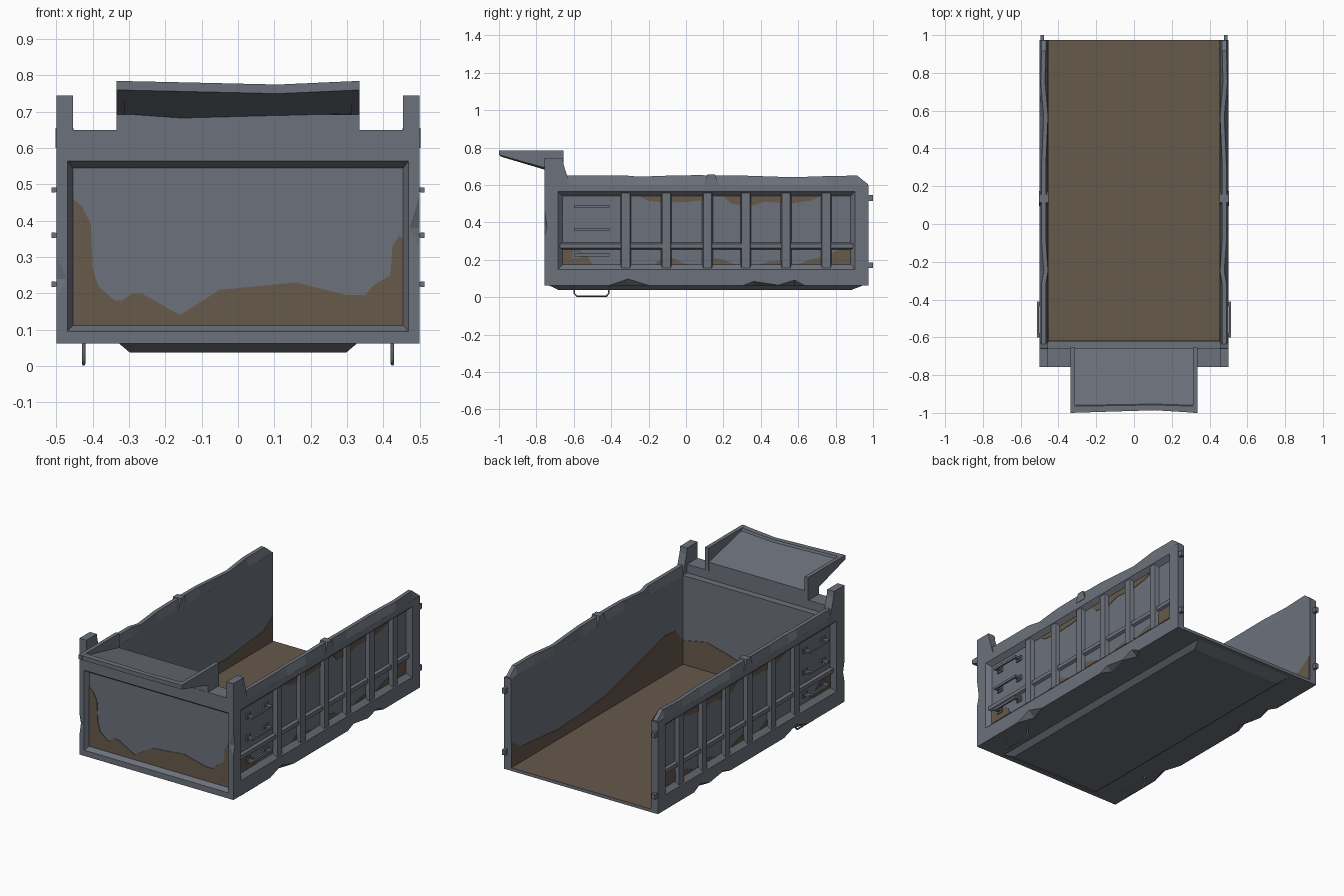
import bpy, bmesh
from mathutils import Vector

if "Cube" in bpy.data.objects:
    bpy.data.objects.remove(bpy.data.objects["Cube"])


def material(name, rgb):
    m = bpy.data.materials.new(name)
    m.diffuse_color = (*rgb, 1)
    m.use_nodes = True
    m.node_tree.nodes["Principled BSDF"].inputs["Base Color"].default_value = m.diffuse_color
    return m


GREY = material("steel grey", (0.15, 0.166, 0.198))
BROWN = material("dirt brown", (0.136, 0.1, 0.07))


def finish(name, bm, mat):
    bmesh.ops.recalc_face_normals(bm, faces=bm.faces)
    me = bpy.data.meshes.new(name)
    bm.to_mesh(me)
    bm.free()
    ob = bpy.data.objects.new(name, me)
    bpy.context.collection.objects.link(ob)
    me.materials.append(mat)
    return ob


def loft(name, rings, mat=GREY):
    """Skin a list of closed rings and cap both ends."""
    bm = bmesh.new()
    vs = [[bm.verts.new(p) for p in r] for r in rings]
    n = len(rings[0])
    for a, b in zip(vs, vs[1:]):
        for i in range(n):
            bm.faces.new((a[i], a[(i + 1) % n], b[(i + 1) % n], b[i]))
    bm.faces.new(vs[0])
    bm.faces.new(vs[-1])
    return finish(name, bm, mat)


def prism_x(name, pts, a, b, mat=GREY):
    return loft(name, [[(x, y, z) for y, z in pts] for x in (a, b)], mat)


def prism_y(name, pts, a, b, mat=GREY):
    return loft(name, [[(x, y, z) for x, z in pts] for y in (a, b)], mat)


def box(name, x0, x1, y0, y1, z0, z1):
    return prism_x(name, [(y0, z0), (y1, z0), (y1, z1), (y0, z1)], x0, x1)


def hull(name, pts):
    bm = bmesh.new()
    for p in pts:
        bm.verts.new(p)
    bmesh.ops.convex_hull(bm, input=bm.verts)
    return finish(name, bm, GREY)


def rect(y0, y1, z0, z1):
    return [(y0, z0), (y1, z0), (y1, z1), (y0, z1)]


# Tub body: one side profile, hollowed and recessed by cutters
body = prism_x("tub_body", [(-.757, .062), (.975, .062), (.975, .6), (-.62, .6),
                            (-.655, .71), (-.66, .745), (-.757, .745)], -.5, .5)
cutters = [box("cut_inside", -.455, .455, -.62, 1.1, .08, 1),
           box("cut_between_posts", -.455, .455, -.9, -.55, .6, 1),
           loft("cut_front_recess", [
               [(x, -.758, z) for x, z in rect(-.47, .47, .095, .565)],
               [(x, -.728, z) for x, z in rect(-.455, .455, .112, .545)]])]
for s in (1, -1):
    cutters.append(loft("cut_side_recess", [
        [(s * .501, y, z) for y, z in rect(-.685, .905, .148, .565)],
        [(s * .474, y, z) for y, z in rect(-.66, .88, .175, .54)]]))
    for y0, ym, y1, h in ((-.42, -.31, -.19, .098), (.3, .36, .52, .085), (.48, .58, .64, .092)):
        cutters.append(hull("cut_dent", [(s * .501, y0, .061), (s * .501, ym, h),
                                         (s * .501, y1, .061), (s * .462, ym, .061)]))
for s, z0, zm, z1 in ((1, .32, .38, .48), (-1, .17, .24, .31)):
    cutters.append(hull("cut_corner_dent", [(s * .501, -.758, z0), (s * .47, -.758, zm),
                                            (s * .501, -.758, z1), (s * .501, -.743, zm)]))
bpy.context.view_layer.objects.active = body
for c in cutters:
    mod = body.modifiers.new("cut", 'BOOLEAN')
    mod.operation = 'DIFFERENCE'
    mod.solver = 'EXACT'
    mod.object = c
    bpy.ops.object.modifier_apply(modifier=mod.name)
    bpy.data.objects.remove(c)

# Dirty floor: upward faces low in the tub
body.data.materials.clear()
body.data.materials.append(GREY)
body.data.materials.append(BROWN)
for p in body.data.polygons:
    p.material_index = int(p.normal.z > .9 and .07 < p.center.z < .09 and abs(p.center.x) < .45)

# Tapered pan under the floor
loft("under_pan", [[(x, y, .064) for x, y in rect(-.33, .33, -.735, .95)],
                   [(x, y, .037) for x, y in rect(-.298, .298, -.68, .88)]])

# Front header and cab visor
box("front_header", -.456, .456, -.757, -.66, .599, .65)
box("visor_base", -.335, .335, -.756, -.657, .62, .692)
loft("visor_tray", [[(x, -.76, .69 + low), (x, -1 + dy, .76 - dz), (x, -1 + dy, .785 - dz),
                     (x, -.965 + dy / 2, .785 - dz), (x, -.96 + dy / 2, .772 - dz),
                     (x, -.657, .702), (x, -.657, .68)]
                    for x, dy, dz, low in ((-.334, 0, 0, .006), (-.15, .006, .004, -.007),
                                           (.11, .014, .01, 0), (.334, 0, 0, .006))])
for s in (1, -1):
    prism_x("visor_gusset", [(-.757, .692), (-1, .76), (-1, .785), (-.655, .785), (-.655, .65), (-.757, .65)],
            s * .312, s * .335)

# Repeated side parts
INSIDE = [(-.62, .22), (-.55, .3), (-.45, .31), (-.3, .27), (-.1, .22), (.1, .17), (.3, .15),
          (.55, .14), (.75, .16), (.88, .17), (.972, .23)]
PANEL = [[(-.66, .175), (-.66, .255), (-.57, .25), (-.52, .21), (-.5, .175)],
         [(-.17, .175), (-.14, .2), (-.11, .225), (-.05, .2), (0, .175)],
         [(.09, .175), (.15, .21), (.2, .2), (.26, .175)],
         [(.4, .175), (.44, .19), (.53, .2), (.58, .175)],
         [(.6, .175), (.66, .2), (.75, .22), (.82, .255), (.88, .255), (.88, .175)],
         [(-.25, .54), (-.2, .515), (-.1, .505), (.02, .51), (.1, .52), (.13, .54)],
         [(.2, .54), (.24, .5), (.34, .485), (.42, .51), (.55, .5), (.66, .515), (.72, .54)]]
for s, side in ((1, "right"), (-1, "left")):
    # Dented top rail
    loft(side + "_top_rail", [
        [(s * .5, y, .599), (s * (.49 + dx), y, .65 + dz), (s * (.467 + dx), y, .65 + dz), (s * .455, y, .599)]
        for y, dx, dz in ((-.65, 0, 0), (-.32, 0, 0), (-.25, -.012, -.006), (-.08, 0, 0), (.05, 0, .002),
                          (.3, 0, 0), (.57, -.012, -.009), (.75, .004, -.003), (.915, 0, 0), (.972, 0, -.045))])
    prism_x(side + "_rail_clip", [(.095, .6), (.175, .6), (.155, .656), (.115, .656)], s * .453, s * .502)
    # Ribs and lengthwise bar
    for i, y in enumerate((-.322, -.105, .115, .32, .535, .75)):
        loft(f"{side}_rib_{i}", [
            [(s * .47, a, b) for a, b in rect(y - .03, y + .03, .15, .563)],
            [(s * .496, a, b) for a, b in rect(y - .022, y + .022, .155, .558)]])
    loft(side + "_long_bar", [
        [(s * .47, a, b) for a, b in rect(-.68, .892, .252, .295)],
        [(s * .488, a, b) for a, b in rect(-.68, .892, .262, .285)]])
    # Ladder rungs
    for i, z in enumerate((.485, .36, .225)):
        box(f"{side}_rung_{i}", s * .502, s * .513, -.6, -.41, z - .007, z + .007)
        for y in (-.587, -.423):
            box(f"{side}_rung_plate_{i}", s * .47, s * .482, y - .02, y + .02, z - .015, z + .015)
            box(f"{side}_rung_leg_{i}", s * .48, s * .512, y - .01, y + .01, z - .006, z + .006)
    # Step loop hanging below
    cu = bpy.data.curves.new(side + "_step_loop", 'CURVE')
    cu.dimensions = '3D'
    cu.bevel_depth = .005
    cu.bevel_resolution = 1
    sp = cu.splines.new('POLY')
    path = [(-.598, .07), (-.598, .02), (-.585, .006), (-.425, .006), (-.412, .02), (-.412, .07)]
    sp.points.add(len(path) - 1)
    for pt, (y, z) in zip(sp.points, path):
        pt.co = (s * .425, y, z, 1)
    cu.materials.append(GREY)
    bpy.context.collection.objects.link(bpy.data.objects.new(side + "_step_loop", cu))
    # Tailgate hinge pins
    for z in (.53, .17):
        box(side + "_hinge_pin", s * .476, s * .496, .97, 1.0, z - .015, z + .015)
    # Dirt plates on inner wall and outer panel
    prism_x(side + "_inner_dirt", [(-.62, .079)] + INSIDE + [(.972, .079)], s * .456, s * .452, BROWN)
    for i, pts in enumerate(PANEL):
        prism_x(f"{side}_panel_dirt_{i}", pts, s * .473, s * .4765, BROWN)

# Dirt on both faces of the front wall
prism_y("front_dirt", [(-.455, .112), (-.455, .46), (-.43, .44), (-.405, .39), (-.4, .27), (-.385, .22),
                       (-.34, .18), (-.32, .18), (-.29, .2), (-.265, .2), (-.16, .14), (-.05, .21),
                       (.16, .23), (.3, .195), (.35, .195), (.37, .22), (.42, .25), (.425, .33),
                       (.445, .36), (.455, .35), (.455, .112)], -.731, -.727, BROWN)
prism_y("front_inner_dirt", [(-.455, .079), (-.455, .22), (-.35, .2), (-.2, .14), (0, .16), (.15, .21),
                             (.3, .25), (.455, .22), (.455, .079)], -.621, -.617, BROWN)
